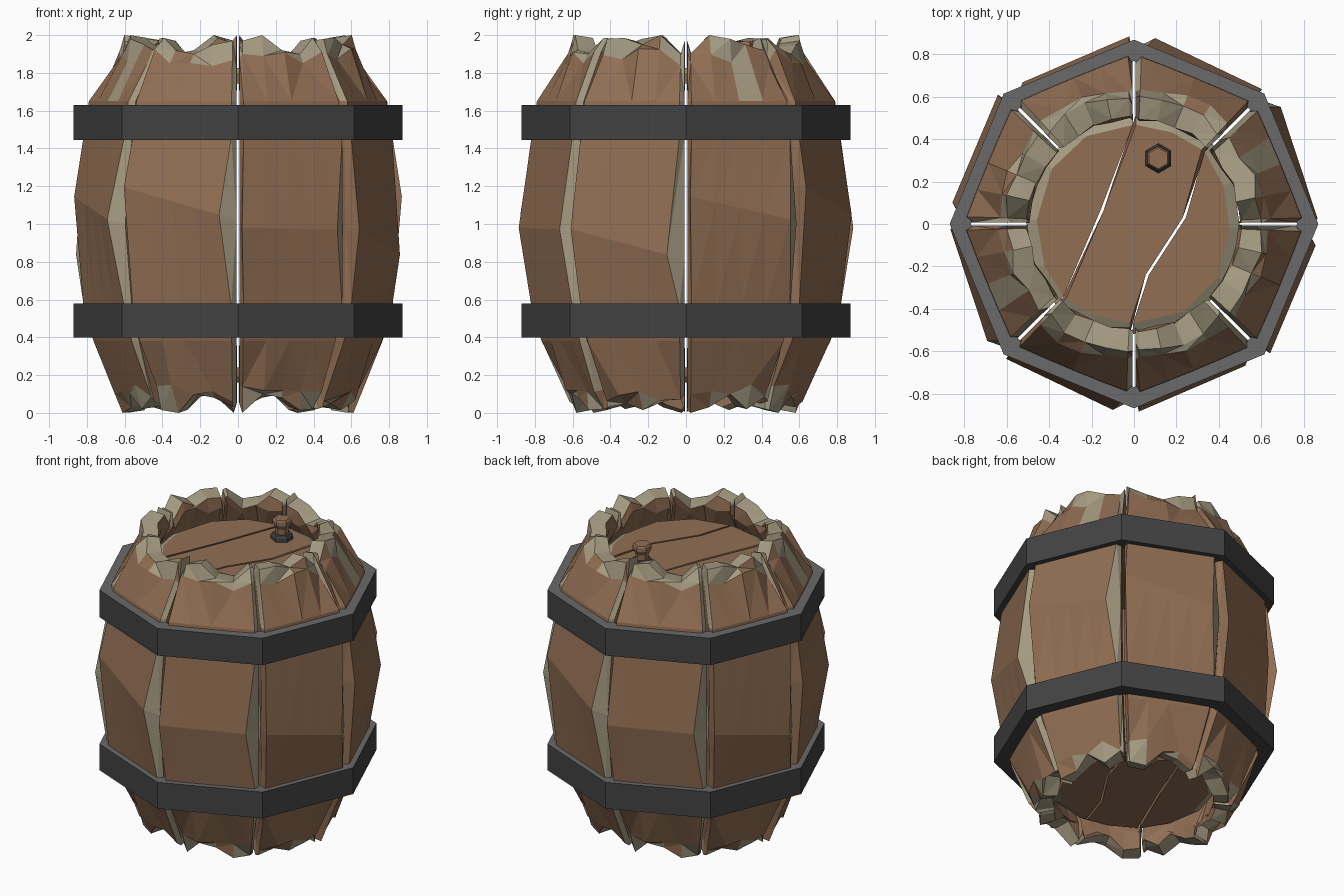
import bpy, bmesh, math, random
from mathutils import Vector

if "Cube" in bpy.data.objects:
    bpy.data.objects.remove(bpy.data.objects["Cube"])


def material(name, rgb):
    m = bpy.data.materials.new(name)
    m.diffuse_color = (*rgb, 1)
    m.use_nodes = True
    m.node_tree.nodes["Principled BSDF"].inputs["Base Color"].default_value = m.diffuse_color
    return m


WOOD = material("brown wood", (0.283, 0.156, 0.087))
CHIP = material("chipped tan wood", (0.376, 0.328, 0.223))
IRON = material("dark iron", (0.055, 0.055, 0.055))
WORN = material("worn iron top", (0.144, 0.144, 0.144))


def finish(name, bm, mats):
    bmesh.ops.recalc_face_normals(bm, faces=bm.faces)
    me = bpy.data.meshes.new(name)
    bm.to_mesh(me)
    bm.free()
    for m in mats:
        me.materials.append(m)
    ob = bpy.data.objects.new(name, me)
    bpy.context.collection.objects.link(ob)
    return ob


def lerp(a, b, t):
    return a + (b - a) * t


def polar(r, a):
    return Vector((r * math.cos(a), r * math.sin(a), 0))


# --- staves: left/right height of the bulge crease and left/right radius there
BULGE = [(1.15, 1.0, 0.875, 0.93), (1.2, 1.02, 0.885, 0.925),
         (0.98, 0.97, 0.895, 0.885), (0.98, 0.81, 0.895, 0.9)]
# z, outer radius, inner radius, roundness, right face limit, edge drop
LOW = [(0.0, 0.60, 0.50, 1, 0.94, 0.02), (0.11, 0.635, 0.50, 0.9, 0.94, 0.03),
       (0.38, 0.775, 0.62, 0.1, 0.94, 0.04), (0.56, 0.83, 0.68, 0, 0.94, 0.04)]
HIGH = [(1.46, 0.83, 0.68, 0, 0.94, 0.04), (1.65, 0.80, 0.63, 0.1, 0.94, 0.04),
        (1.89, 0.65, 0.50, 0.9, 0.94, 0.03), (2.0, 0.60, 0.50, 1, 0.94, 0.02)]


def stave(k):
    rng = random.Random(11 + k % 4)
    zl, zr, rl, rr = BULGE[k % 4]
    a0, a1 = math.radians(45 * k), math.radians(45 * (k + 1))

    def place(f, ra, rb, w, z):
        chord = polar(ra, a0).lerp(polar(rb, a1), f)
        arc = polar(lerp(ra, rb, f), lerp(a0, a1, f))
        p = chord.lerp(arc, w)
        p.z = z
        return p

    ragged = [[0, 0.015, 0.03, 0.05, 0.08, 0.1, 0.02] for _ in range(2)]
    for r in ragged:
        rng.shuffle(r)
    rows = ([(z, z, R, R, i, w, fb, d) for z, R, i, w, fb, d in LOW]
            + [(zl, zr, rl, rr, 0.75, 0, 0.84, 0.09)]
            + [(z, z, R, R, i, w, fb, d) for z, R, i, w, fb, d in HIGH])
    bm = bmesh.new()
    outer, inner = [], []
    for n, (za, zb, ra, rb, ri, w, fb, drop) in enumerate(rows):
        fa = 0.035 if n == 4 else 0.05
        fs = [0.015] + [lerp(fa, fb, t) for t in (0, 0.25, 0.5, 0.75, 1)] + [0.985]
        orow, irow = [], []
        for j, f in enumerate(fs):
            z, dr, zi = lerp(za, zb, f), 0, 0
            if n == 0:
                z, zi = ragged[0][j], 0.015
            elif n == 8:
                z, zi = 2 - ragged[1][j], -0.015
            elif n in (1, 7):          # broken chip line near each end
                z += rng.uniform(-0.055, 0.04)
                dr = rng.uniform(-0.025, 0.025)
            if n in (0, 8):
                dr = rng.uniform(-0.025, 0.02)
            if j in (0, 6):
                dr -= drop
            orow.append(bm.verts.new(place(f, ra + dr, rb + dr, w, z)))
            wi = w if n in (0, 1, 7, 8) else 0.3
            ji = rng.uniform(-0.012, 0.012)
            irow.append(bm.verts.new(place(f, ri + ji, ri + ji, wi, z + zi)))
        outer.append(orow)
        inner.append(irow)

    def quad(a, b, c, d, tan):
        bm.faces.new((a, b, c, d)).material_index = int(tan)

    for n in range(8):
        o, p, i, q = outer[n], outer[n + 1], inner[n], inner[n + 1]
        for j in range(6):
            if n in (0, 7):
                tan = rng.random() < (0.75 if n else 0.6)
            elif j == 5:
                tan = True
            elif n in (1, 6):
                tan = rng.random() < 0.13
            else:
                tan = False
            quad(o[j], o[j + 1], p[j + 1], p[j], tan)
            quad(i[j], q[j], q[j + 1], i[j + 1], False)
        for j in (0, 6):
            quad(o[j], p[j], q[j], i[j], n in (0, 7))
    for n in (0, 8):
        for j in range(6):
            quad(outer[n][j], outer[n][j + 1], inner[n][j + 1], inner[n][j], True)
    bmesh.ops.triangulate(bm, faces=bm.faces)
    finish(f"stave_{k + 1}", bm, [WOOD, CHIP])


for k in range(8):
    stave(k)


# --- stacked rings of (radius, z); closed loops into a hoop or caps the ends
def lathe(name, profile, sides, mats, centre=(0, 0), loop=False, turn=0.0):
    bm = bmesh.new()
    c = Vector((*centre, 0))
    rings = []
    for r, z in profile:
        rings.append([bm.verts.new(c + polar(r, turn + math.tau * s / sides) + Vector((0, 0, z)))
                      for s in range(sides)])
    pairs = list(zip(rings, rings[1:])) + ([(rings[-1], rings[0])] if loop else [])
    for a, b in pairs:
        for s in range(sides):
            t = (s + 1) % sides
            bm.faces.new((a[s], a[t], b[t], b[s]))
    if not loop:
        bm.faces.new(rings[0])
        bm.faces.new(rings[-1])
    bmesh.ops.recalc_face_normals(bm, faces=bm.faces)
    if len(mats) > 1:
        for f in bm.faces:
            f.material_index = int(f.normal.z > 0.7)
    return finish(name, bm, mats)


# --- octagonal iron hoops
for name, z0, z1 in (("lower_hoop", 0.40, 0.58), ("upper_hoop", 1.445, 1.63)):
    lathe(name, [(0.87, z0), (0.87, z1), (0.77, z1), (0.77, z0)], 8, [IRON, WORN], loop=True)

# --- lid planks: outlines split by two crooked cuts
PLANKS = [
    [(-0.005, 0.52), (-0.25, 0.46), (-0.43, 0.29), (-0.51, 0.02), (-0.47, -0.22),
     (-0.37, -0.38), (-0.16, 0.06)],
    [(0.01, 0.52), (-0.145, 0.06), (-0.355, -0.39), (-0.2, -0.48), (-0.02, -0.52),
     (0.055, -0.24), (0.23, 0.03), (0.355, 0.39), (0.2, 0.48)],
    [(0.37, 0.38), (0.245, 0.03), (0.07, -0.24), (-0.005, -0.52), (0.26, -0.46),
     (0.44, -0.28), (0.5, -0.02), (0.47, 0.2)],
]


def plank(name, pts, z_face, up):
    bm = bmesh.new()

    def ring(scale, z):
        out = []
        for x, y in pts:
            s = scale if math.hypot(x, y) > 0.42 else 1
            out.append(bm.verts.new((x * s, y * s, z)))
        return out

    back, rim, face = ring(1, z_face - 0.08 * up), ring(1, z_face - 0.03 * up), ring(0.9, z_face)
    bm.faces.new(back)
    bm.faces.new(face)
    n = len(pts)
    for a, b, bevel in ((back, rim, False), (rim, face, True)):
        for s in range(n):
            t = (s + 1) % n
            both = all(math.hypot(*pts[v]) > 0.42 for v in (s, t))
            bm.faces.new((a[s], a[t], b[t], b[s])).material_index = int(bevel and both)
    finish(name, bm, [WOOD, CHIP])


for i, pts in enumerate(PLANKS):
    plank(f"lid_plank_{i + 1}", pts, 1.825, 1)
    plank(f"base_plank_{i + 1}", pts, 0.16, -1)

# --- bung with its iron collar
spot = (0.115, 0.31)
lathe("bung_collar", [(0.07, 1.81), (0.07, 1.85), (0.06, 1.865)], 6, [IRON], spot, turn=math.pi / 6)
lathe("bung", [(0.04, 1.83), (0.042, 1.90), (0.058, 1.93), (0.058, 1.955), (0.05, 1.965)], 6, [WOOD],
      spot, turn=math.pi / 6)
